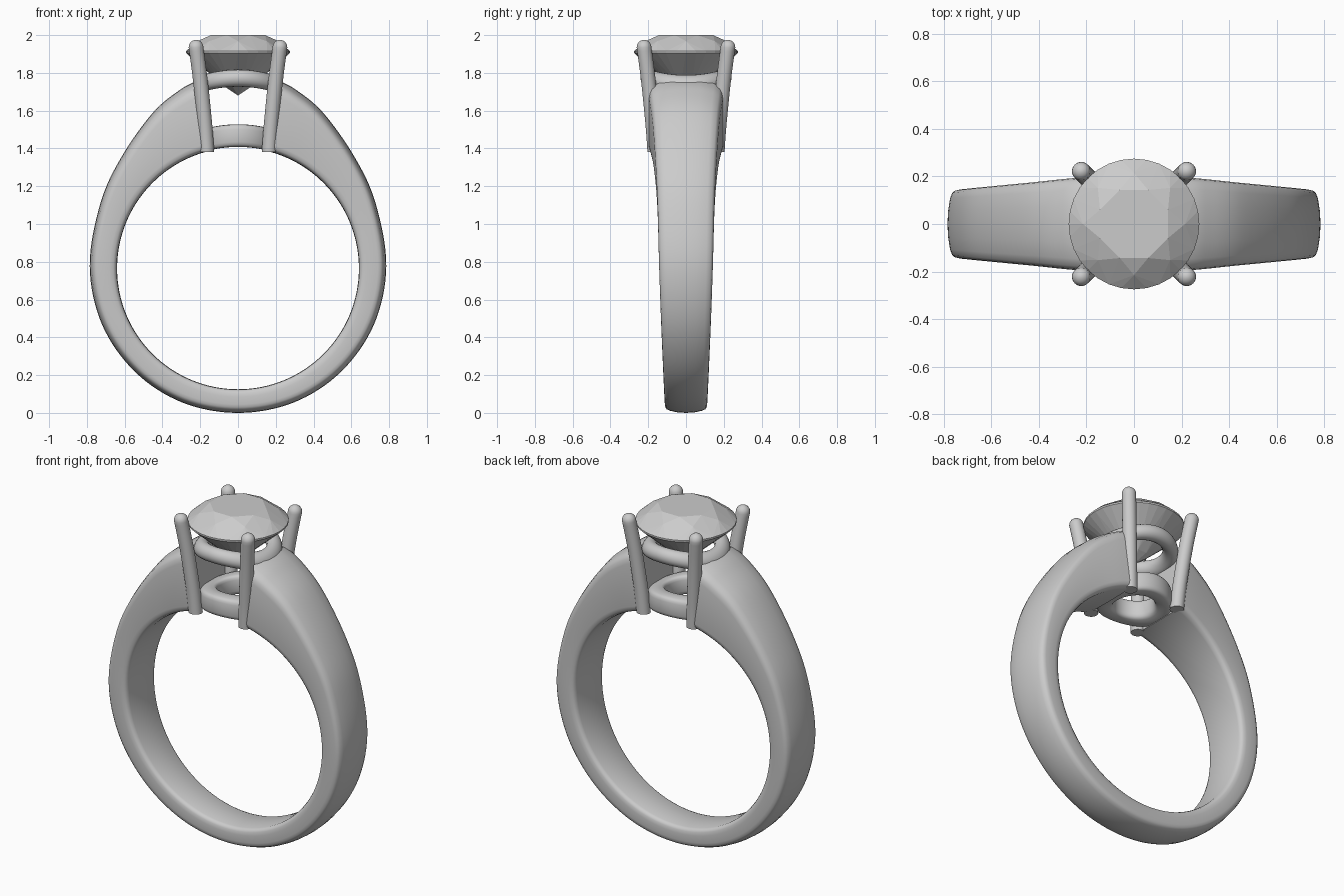
import bpy, bmesh, math
from mathutils import Vector

if "Cube" in bpy.data.objects:
    bpy.data.objects.remove(bpy.data.objects["Cube"])

R, CZ = 0.64, 0.765  # finger hole radius and centre height


def finish(name, bm, smooth=True):
    bmesh.ops.recalc_face_normals(bm, faces=bm.faces)
    me = bpy.data.meshes.new(name)
    bm.to_mesh(me)
    bm.free()
    ob = bpy.data.objects.new(name, me)
    bpy.context.collection.objects.link(ob)
    if smooth:
        bpy.ops.object.select_all(action='DESELECT')
        ob.select_set(True)
        bpy.context.view_layer.objects.active = ob
        bpy.ops.object.shade_smooth_by_angle(angle=math.radians(40))
    return ob


def loft(name, sections, closed):
    bm = bmesh.new()
    rings = [[bm.verts.new(p) for p in s] for s in sections]
    n = len(rings[0])
    pairs = list(zip(rings, rings[1:]))
    if closed:
        pairs.append((rings[-1], rings[0]))
    else:
        bm.faces.new(rings[0])
        bm.faces.new(rings[-1])
    for a, b in pairs:
        for i in range(n):
            j = (i + 1) % n
            bm.faces.new((a[i], a[j], b[j], b[i]))
    return finish(name, bm)


def catmull(keys, steps):
    k = [keys[0]] + keys + [keys[-1]]
    out = []
    for i in range(1, len(k) - 2):
        for s in range(steps):
            t = s / steps
            out.append([0.5 * (2*b + (c-a)*t + (2*a-5*b+4*c-d)*t*t + (3*b-a-3*c+d)*t**3)
                        for a, b, c, d in zip(*k[i-1:i+3])])
    return out + [list(keys[-1])]


# Shank: angle from bottom, outer x, outer z, half width
half = [(0, 0, 0, .112), (22.5, .295, .055, .115), (45, .545, .217, .122),
        (67.5, .72, .468, .132), (90, .785, .775, .142), (115, .73, 1.105, .15),
        (130, .62, 1.35, .16), (145, .45, 1.59, .175), (157, .30, 1.715, .19),
        (164.6, .20, 1.765, .198)]
keys = [(-a, -x, z, w) for a, x, z, w in half[:0:-1]] + half
sections = []
for a, ox, oz, w in catmull(keys, 8):
    t = math.radians(a)
    inner = Vector((R * math.sin(t), 0, CZ - R * math.cos(t)))
    d = Vector((ox, 0, oz)) - inner
    T = d.length
    d.normalize()
    k = 1 + 1.0 * max(0, T - .15) / .25  # shoulders get a larger edge rounding
    side = [(.0, 0), (.8, .002), (.92, .008), (.98, .02), (1, .04),
            (1, T - .045 * k), (.975, T - .03 * k), (.91, T - .019 * k),
            (.75, T - .011 * k), (.4, T - .003), (0, T)]
    prof = side + [(-u, v) for u, v in side[-2:0:-1]]
    sections.append([inner + d * v + Vector((0, u * w, 0)) for u, v in prof])
loft("shank", sections, False)


# Setting rings, sagging towards the shoulders
def setting_ring(name, r, z, hw, hh, power):
    secs = []
    for i in range(64):
        a = 2 * math.pi * i / 64
        sec = []
        for j in range(20):
            b = 2 * math.pi * j / 20
            c, s = math.cos(b), math.sin(b)
            rr = r + hw * math.copysign(abs(c) ** power, c)
            x = rr * math.cos(a)
            sec.append((x, rr * math.sin(a),
                        z + hh * math.copysign(abs(s) ** power, s) - .78 * x * x))
        secs.append(sec)
    loft(name, secs, True)


setting_ring("upper_setting_ring", .198, 1.772, .043, .045, 1)
setting_ring("lower_setting_ring", .16, 1.468, .048, .06, .5)

# Four prongs with ball tips
path = catmull([(.165, 1.38), (.175, 1.52), (.198, 1.75), (.222, 1.935)], 6)
for sx, xn in ((-1, "left"), (1, "right")):
    for sy, yn in ((-1, "front"), (1, "back")):
        secs = []
        for p, z in path:
            secs.append([(sx * p + .039 * math.cos(i * math.pi / 12),
                          sy * p + .039 * math.sin(i * math.pi / 12), z) for i in range(24)])
        # round the tip over
        for e in (15, 30, 45, 60, 75, 86):
            c, s = math.cos(math.radians(e)), math.sin(math.radians(e))
            secs.append([(sx * .222 + .039 * c * math.cos(i * math.pi / 12),
                          sy * .222 + .039 * c * math.sin(i * math.pi / 12),
                          1.935 + .04 * s) for i in range(24)])
        loft(f"{yn}_{xn}_prong", secs, False)

# Faceted gem: convex hull of its facet corners
bm = bmesh.new()


def corners(n, r, z, turn=0.0):
    for i in range(n):
        a = 2 * math.pi * (i + turn) / n
        bm.verts.new((r * math.cos(a), r * math.sin(a), z))


corners(8, .155, 2.0, .5)
corners(8, .215, 1.968)
corners(32, .275, 1.915)
corners(32, .275, 1.905)
corners(8, .075, 1.727, .5)
bm.verts.new((0, 0, 1.68))
bmesh.ops.convex_hull(bm, input=bm.verts)
bmesh.ops.dissolve_limit(bm, angle_limit=.01, verts=bm.verts, edges=bm.edges)
finish("gem", bm, smooth=False)
